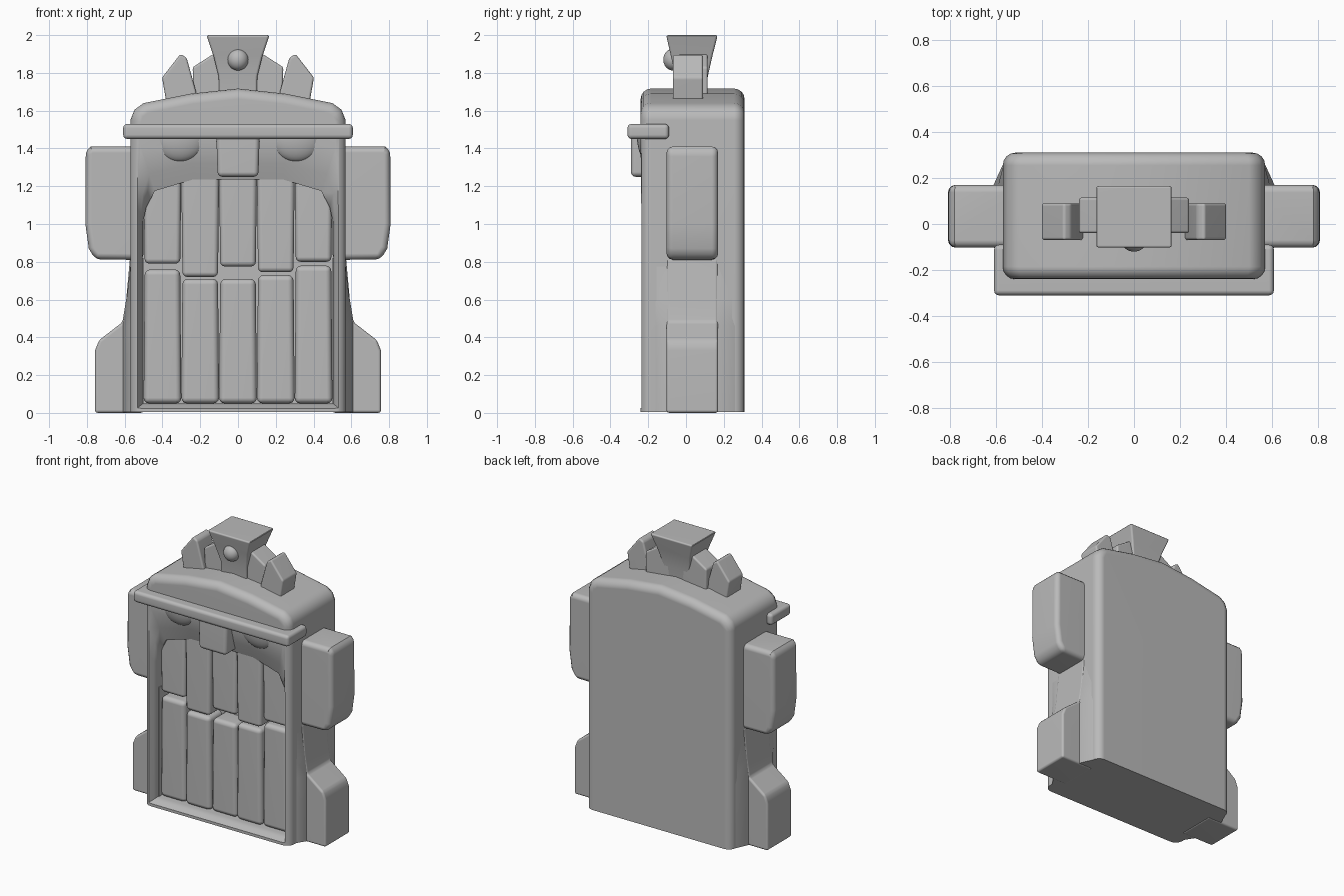
import bpy, bmesh, math
from mathutils import Vector

if "Cube" in bpy.data.objects:
    bpy.data.objects.remove(bpy.data.objects["Cube"])

stone = bpy.data.materials.new("grey_stone")
stone.diffuse_color = (0.49, 0.49, 0.49, 1)
stone.use_nodes = True
stone.node_tree.nodes["Principled BSDF"].inputs["Base Color"].default_value = stone.diffuse_color


def finish(bm, name):
    bmesh.ops.recalc_face_normals(bm, faces=bm.faces[:])
    me = bpy.data.meshes.new(name)
    bm.to_mesh(me)
    bm.free()
    me.materials.append(stone)
    ob = bpy.data.objects.new(name, me)
    bpy.context.collection.objects.link(ob)
    return ob


def smooth(ob, deg=38):
    bpy.ops.object.select_all(action='DESELECT')
    ob.select_set(True)
    bpy.context.view_layer.objects.active = ob
    bpy.ops.object.shade_smooth_by_angle(angle=math.radians(deg))
    ob.modifiers.new("normals", 'WEIGHTED_NORMAL').keep_sharp = True


def loft(loops, bevel=0.0, limit=25, segs=3):
    """Closed skin through equal-length loops, capped, with rounded edges."""
    bm = bmesh.new()
    rings = [[bm.verts.new(p) for p in lp] for lp in loops]
    n = len(rings[0])
    for a, b in zip(rings, rings[1:]):
        for i in range(n):
            j = (i + 1) % n
            bm.faces.new((a[i], a[j], b[j], b[i]))
    bm.faces.new(rings[0])
    bm.faces.new(rings[-1])
    bmesh.ops.recalc_face_normals(bm, faces=bm.faces[:])
    if bevel:
        edges = [e for e in bm.edges if e.calc_face_angle(0) > math.radians(limit)]
        bmesh.ops.bevel(bm, geom=edges, offset=bevel, segments=segs, profile=0.5,
                        affect='EDGES', clamp_overlap=True)
    return bm


def slab(name, pts, y0, y1, bevel=0.02, s=1, limit=25):
    """Front outline (x, z) extruded along y."""
    ob = finish(loft([[(s * x, y, z) for x, z in pts] for y in (y0, y1)], bevel, limit), name)
    smooth(ob)
    return ob


def rect(x0, x1, z0, z1):
    return [(x0, z0), (x1, z0), (x1, z1), (x0, z1)]


def mirrored(pts):
    return pts + [(-x, z) for x, z in reversed(pts) if x > 0]


def ball(name, loc, scale, z_max=9):
    bm = bmesh.new()
    bmesh.ops.create_uvsphere(bm, u_segments=32, v_segments=20, radius=1)
    for v in bm.verts:
        v.co = Vector(a * b for a, b in zip(v.co, scale)) + Vector(loc)
    bmesh.ops.bisect_plane(bm, geom=bm.verts[:] + bm.edges[:] + bm.faces[:],
                           plane_co=(0, 0, z_max), plane_no=(0, 0, 1), clear_outer=True)
    smooth(finish(bm, name), 80)


# main body: rounded slab with a low peaked top, flat at the ground
outline = mirrored([(0.57, -0.1), (0.57, 1.55), (0.548, 1.605), (0.50, 1.64),
                    (0.25, 1.69), (0, 1.717)])
bm = loft([[(x, y, z) for x, z in outline] for y in (-0.24, 0.31)], 0.055, 40, 4)
cut = bmesh.ops.bisect_plane(bm, geom=bm.verts[:] + bm.edges[:] + bm.faces[:],
                             plane_co=(0, 0, 0.005), plane_no=(0, 0, -1), clear_outer=True)
bmesh.ops.contextual_create(bm, geom=[e for e in cut['geom_cut']
                                      if isinstance(e, bmesh.types.BMEdge)])
body = finish(bm, "body")

# mouth opening: sloping inwards from the rim, then straight
inner = mirrored([(0.505, 0.05), (0.505, 1.0), (0.485, 1.09), (0.44, 1.175), (0.24, 1.235)])
middle = mirrored([(0.515, 0.04), (0.515, 1.02), (0.505, 1.16), (0.47, 1.265), (0.24, 1.32)])
outer = mirrored([(0.54, 0.02), (0.54, 1.10), (0.54, 1.30), (0.525, 1.44), (0.24, 1.47)])
cutter = finish(loft([[(x, y, z) for x, z in lp] for lp, y in
                      ((outer, -0.25), (middle, -0.205), (inner, -0.175), (inner, -0.03))]),
                "mouth_cutter")
mod = body.modifiers.new("mouth", 'BOOLEAN')
mod.operation = 'DIFFERENCE'
mod.solver = 'EXACT'
mod.object = cutter
dg = bpy.context.evaluated_depsgraph_get()
body.data = bpy.data.meshes.new_from_object(body.evaluated_get(dg))
body.modifiers.clear()
bpy.data.objects.remove(cutter)
smooth(body, 45)

# two rows of uneven teeth
upper = [0.79, 0.72, 0.775, 0.745, 0.80]
lower = [0.76, 0.71, 0.71, 0.73, 0.78]
for i in range(5):
    x0, x1 = -0.5 + 0.2 * i, -0.3 + 0.2 * i
    y = -0.162 - 0.008 * (i % 2)
    slab("upper_tooth", [(x0 + 0.006, upper[i]), (x1 - 0.006, upper[i]),
                         (x1, 1.26), (x0, 1.26)], y, 0.0, 0.025)
    slab("lower_tooth", [(x0, 0.05), (x1, 0.05), (x1 - 0.006, lower[i]),
                         (x0 + 0.006, lower[i])], y, 0.0, 0.03)

# brow, nose, eyes
slab("brow", rect(-0.608, 0.608, 1.45, 1.53), -0.31, -0.09, 0.022)
slab("nose", [(-0.108, 1.25), (0.108, 1.25), (0.115, 1.48), (-0.115, 1.48)], -0.292, -0.12, 0.025)
for s in (-1, 1):
    ball("eye", (s * 0.31, -0.2, 1.47), (0.145, 0.06, 0.14), 1.5)

    # ears and feet
    slab("ear", [(0.5, 0.81), (0.755, 0.812), (0.79, 0.87), (0.808, 1.0),
                 (0.806, 1.39), (0.78, 1.41), (0.5, 1.41)], -0.103, 0.17, 0.035, s, 40)
    slab("foot", [(0.5, 0), (0.757, 0), (0.757, 0.33), (0.735, 0.385), (0.612, 0.48),
                  (0.592, 0.6), (0.572, 0.82), (0.5, 0.82)], -0.103, 0.17, 0.015, s)
    # flare joining foot to body, fading out towards the ear
    flare = [(0.5, 0.29), (0.562, 0.275), (0.61, 0.17), (0.61, -0.10), (0.565, -0.17), (0.5, -0.17)]
    levels = [(1, 0.005), (1, 0.46), (0.55, 0.6), (0, 0.82)]
    smooth(finish(loft([[(s * (min(x, 0.565) + max(x - 0.565, 0) * k), y, z) for x, y in flare]
                        for k, z in levels]), "foot_flare"), 50)

    # crown side pieces
    slab("crown_step", [(0.05, 1.62), (0.235, 1.62), (0.24, 1.83), (0.13, 1.90), (0.05, 1.90)],
         -0.04, 0.115, 0.012, s)
    slab("crown_spike", [(0.225, 1.62), (0.375, 1.62), (0.402, 1.775), (0.305, 1.90),
                         (0.272, 1.88), (0.222, 1.70)], -0.07, 0.09, 0.012, s)

# crown centrepiece flaring to the top, with a round gem
levels = [(0.10, -0.05, 0.11, 1.62), (0.102, -0.055, 0.115, 1.78),
          (0.13, -0.08, 0.14, 1.89), (0.167, -0.105, 0.168, 2.0)]
centre = finish(loft([[(-w, a, z), (w, a, z), (w, b, z), (-w, b, z)]
                      for w, a, b, z in levels], 0.012, 40, 3), "crown_centre")
smooth(centre)
ball("gem", (0, -0.07, 1.87), (0.055, 0.05, 0.057))
